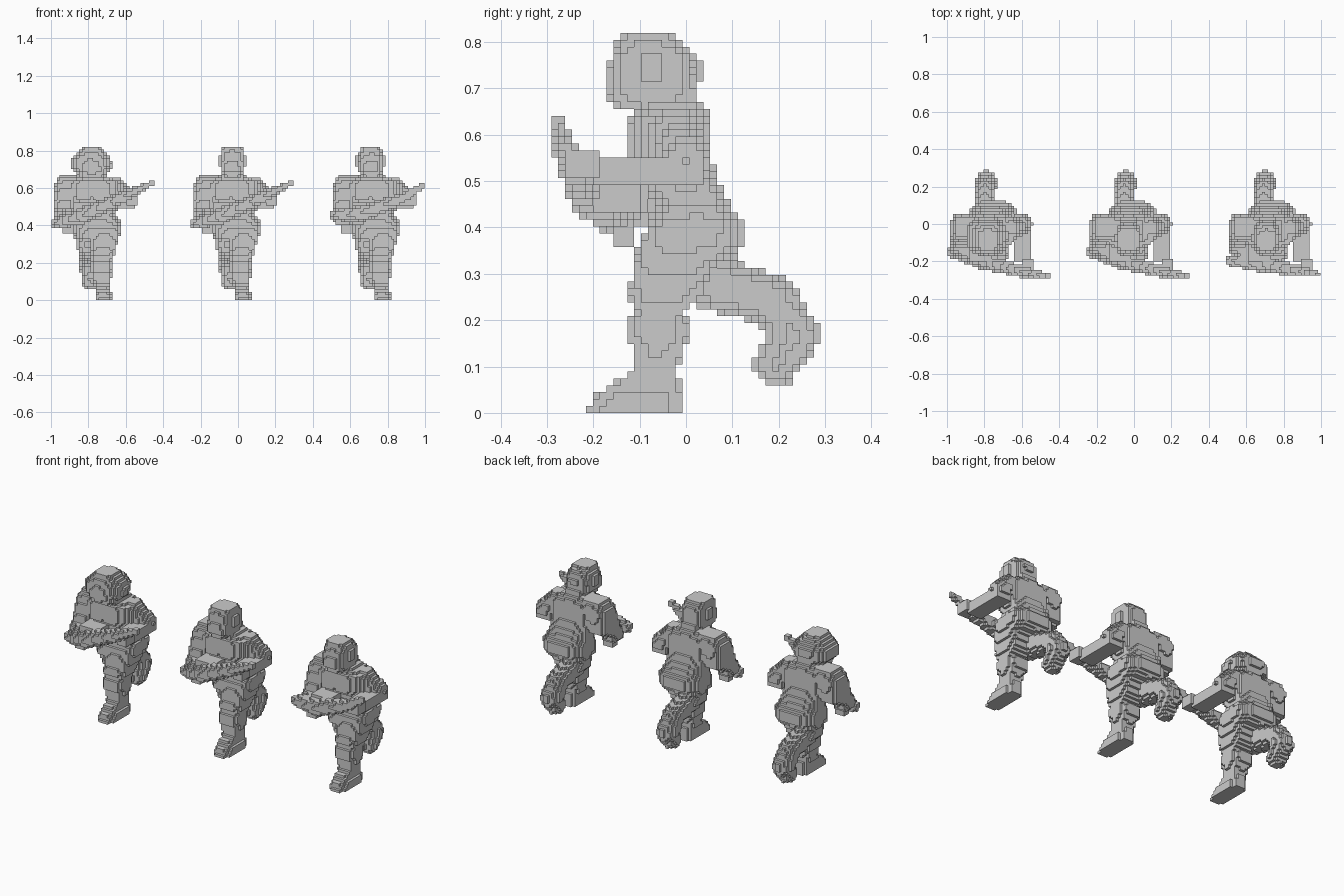
import bpy
from mathutils import Vector

V = 0.0149                      # cube size
X0, Y0 = -17 * V, -19.5 * V     # grid corner of the middle figure
STEP = 50 * V                   # spacing between figures


# --- solid shapes: each returns (low corner, high corner, inside test) ---
def cap(a, b, ra, rb):
    a, b = Vector(a), Vector(b)
    d, r = b - a, max(ra, rb)

    def inside(x, y, z):
        p = Vector((x, y, z)) - a
        t = min(1, max(0, p.dot(d) / d.length_squared))
        return (p - d * t).length <= ra + (rb - ra) * t
    lo = [min(a[i], b[i]) - r for i in range(3)]
    hi = [max(a[i], b[i]) + r for i in range(3)]
    return lo, hi, inside


def box(x0, x1, y0, y1, z0, z1):
    return ((x0, y0, z0), (x1, y1, z1),
            lambda x, y, z: x0 <= x <= x1 and y0 <= y <= y1 and z0 <= z <= z1)


def loft(rows, p=3.5):
    """Stack of rounded-square sections: (z, x0, x1, y0, y1)."""
    def inside(x, y, z):
        for a, b in zip(rows, rows[1:]):
            if a[0] <= z <= b[0]:
                t = (z - a[0]) / (b[0] - a[0])
                l, r, f, k = (a[i] + (b[i] - a[i]) * t for i in range(1, 5))
                u = abs(2 * x - l - r) / (r - l)
                w = abs(2 * y - f - k) / (k - f)
                return u ** p + w ** p <= 1
        return False
    lo = [min(r[i] for r in rows) for i in (1, 3, 0)]
    hi = [max(r[i] for r in rows) for i in (2, 4, 0)]
    return lo, hi, inside


def cells(shape):
    lo, hi, inside = shape
    rng = [range(int((lo[i] - o) // V) - 1, int((hi[i] - o) // V) + 2)
           for i, o in enumerate((X0, Y0, 0))]
    return {(i, j, k) for i in rng[0] for j in rng[1] for k in rng[2] if k >= 0
            and inside(X0 + (i + .5) * V, Y0 + (j + .5) * V, (k + .5) * V)}


def cube_mesh(name, own, solid, shift):
    """Outer cube faces of one part, leaving out those hidden by other parts."""
    index, verts, faces = {}, [], []
    for c in sorted(own):
        for ax in range(3):
            for s in (0, 1):
                n = list(c)
                n[ax] += 2 * s - 1
                if tuple(n) in solid:
                    continue
                u, w = (ax + 1) % 3, (ax + 2) % 3
                quad = []
                for du, dw in ((0, 0), (1, 0), (1, 1), (0, 1)):
                    q = list(c)
                    q[ax] += s
                    q[u] += du
                    q[w] += dw
                    q = tuple(q)
                    if q not in index:
                        index[q] = len(verts)
                        verts.append((X0 + q[0] * V, Y0 + q[1] * V, q[2] * V))
                    quad.append(index[q])
                faces.append(quad if s else quad[::-1])
    me = bpy.data.meshes.new(name)
    me.from_pydata(verts, [], faces)
    ob = bpy.data.objects.new(name, me)
    ob.location.x = shift
    bpy.context.collection.objects.link(ob)


# --- parts shared by the three figures ---
torso = [loft([(.33, -.12, .105, -.10, .10), (.36, -.13, .115, -.10, .125),
               (.41, -.135, .12, -.08, .125), (.455, -.13, .095, -.07, .092),
               (.51, -.15, .10, -.10, .066), (.56, -.16, .12, -.127, .055),
               (.63, -.17, .12, -.127, .053), (.65, -.13, .07, -.11, .045),
               (.675, -.09, .03, -.10, .025)], 3),
         box(-.075, .015, -.10, .02, .64, .70),
         box(-.115, -.045, -.13, -.09, .53, .62),      # chest pouches
         box(-.025, .045, -.13, -.09, .53, .62)]
standing_leg = [loft([(0, -.02, .07, -.217, -.008), (.03, -.02, .07, -.205, -.008),
                      (.06, -.02, .065, -.165, -.012), (.09, -.025, .065, -.115, -.02),
                      (.14, -.035, .068, -.112, -.008), (.16, -.045, .07, -.127, .006),
                      (.20, -.045, .07, -.127, .004), (.215, -.04, .075, -.112, -.005),
                      (.25, -.045, .085, -.127, .03), (.31, -.045, .10, -.115, .06),
                      (.37, -.04, .118, -.10, .08), (.42, -.03, .115, -.07, .08)], 4)]
rear_leg = [cap((-.06, .04, .38), (-.057, 0, .295), .078, .062),
            cap((-.057, 0, .298), (-.05, .19, .24), .060, .054),
            cap((-.05, .205, .215), (-.045, .233, .165), .055, .055),
            cap((-.045, .233, .165), (-.04, .196, .107), .054, .049)]
right_arm = [loft([(.40, -.225, -.14, -.18, -.09), (.45, -.24, -.145, -.16, -.06),
                   (.50, -.242, -.13, -.13, .035), (.62, -.235, -.10, -.10, .055),
                   (.665, -.21, -.10, -.07, .04)]),
             cap((-.19, -.11, .45), (-.10, -.18, .445), .052, .045),
             box(-.20, -.14, -.155, -.11, .365, .42),
             box(-.13, -.02, -.20, -.09, .43, .515)]
left_arm = [cap((.085, -.02, .60), (.15, 0, .54), .062, .052),
            box(.105, .198, -.205, .035, .49, .55),
            box(.15, .215, -.265, -.19, .505, .565)]


def rifle(stock, grip, fore, tip):
    return [cap(stock, grip, .030, .044), cap(grip, fore, .044, .030),
            cap(fore, tip, .028, .014)]


diagonal = rifle((-.224, -.15, .41), (-.08, -.195, .455), (.16, -.258, .565), (.285, -.277, .625))
level = rifle((-.224, -.195, .455), (-.08, -.210, .465), (.13, -.25, .54), (.243, -.267, .615))

# --- three different heads ---
helmet_head = [loft([(.655, -.115, .04, -.155, 0), (.69, -.125, .055, -.17, .02),
                     (.70, -.152, .068, -.17, .028), (.75, -.155, .068, -.165, .037),
                     (.78, -.125, .045, -.155, .012), (.80, -.105, .025, -.145, -.01),
                     (.825, -.08, .01, -.135, -.045)], 2.6)]
flat_head = [loft([(.655, -.08, .02, -.15, -.01), (.69, -.095, .033, -.17, .005),
                   (.73, -.095, .033, -.168, .01), (.78, -.095, .033, -.155, .005),
                   (.825, -.093, .033, -.14, -.035)], 3.5),
             box(-.11, .05, -.09, -.045, .72, .77)]
round_head = [loft([(.655, -.08, .015, -.15, -.01), (.69, -.105, .035, -.17, .01),
                    (.75, -.105, .038, -.165, .018), (.78, -.102, .033, -.15, .008),
                    (.825, -.082, .012, -.135, -.045)], 3),
              box(-.115, .048, -.09, -.045, .72, .77)]

# --- build each soldier from cubes ---
body = {"torso": torso, "standing_leg": standing_leg, "rear_leg": rear_leg,
        "right_arm": right_arm, "left_arm": left_arm}
for n, (label, head, gun) in enumerate((("helmet", helmet_head, diagonal),
                                        ("middle", flat_head, diagonal),
                                        ("end", round_head, level))):
    solid, parts = set(), {}
    for part, shapes in {**body, "head": head, "rifle": gun}.items():
        own = set().union(*(cells(s) for s in shapes)) - solid
        parts[part] = own
        solid |= own
    for part, own in parts.items():
        cube_mesh(f"{label}_soldier_{part}", own, solid, (n - 1) * STEP)
